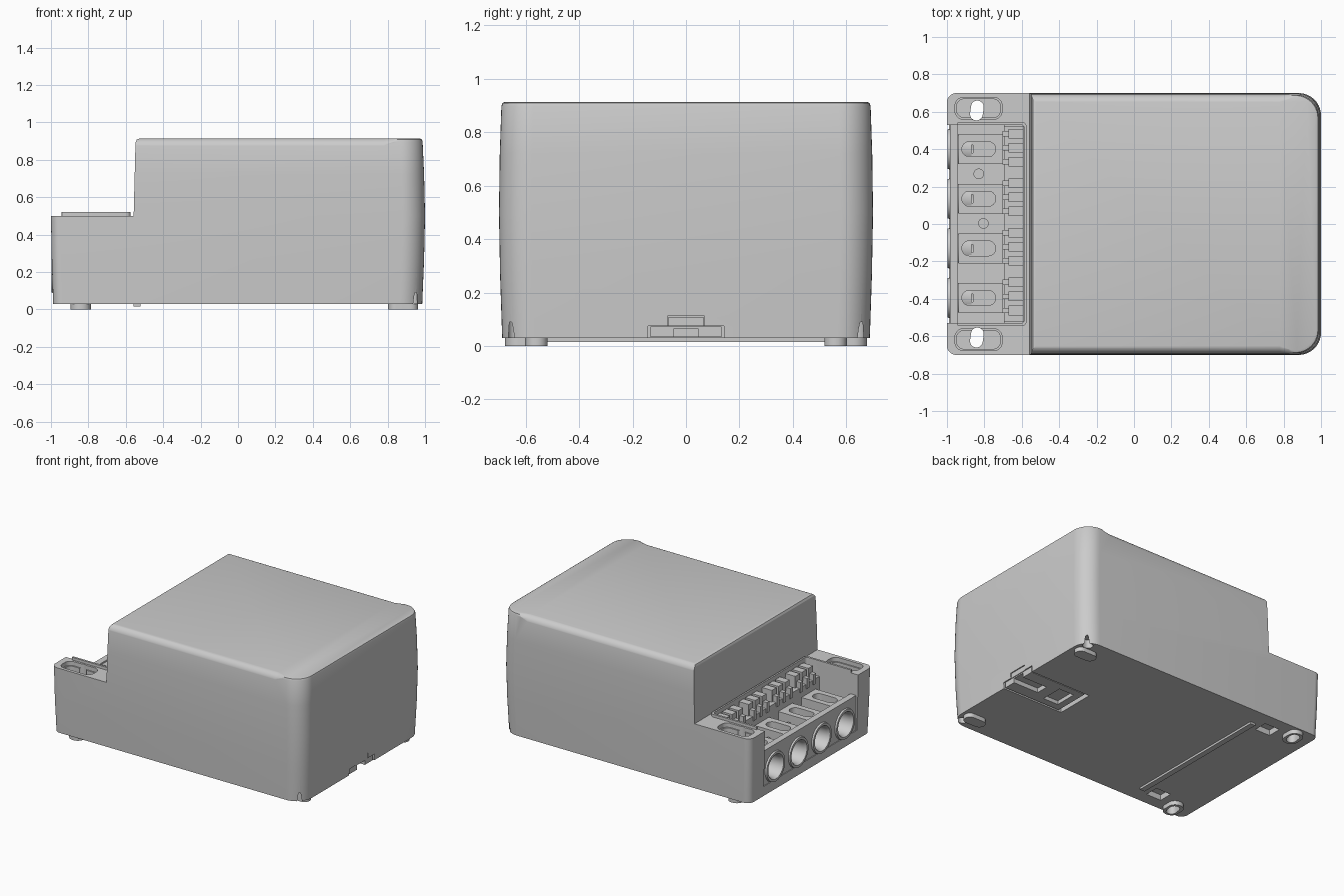
import bpy, bmesh
from math import sin, cos, pi, radians

if "Cube" in bpy.data.objects:
    bpy.data.objects.remove(bpy.data.objects["Cube"])


def loft(name, rings, closed=False):
    """Skin equal-length rings of 3D points; cap the ends unless closed."""
    bm = bmesh.new()
    rows = [[bm.verts.new(p) for p in r] for r in rings]
    n = len(rows[0])
    pairs = list(zip(rows, rows[1:])) + ([(rows[-1], rows[0])] if closed else [])
    for a, b in pairs:
        for i in range(n):
            j = (i + 1) % n
            bm.faces.new((a[i], a[j], b[j], b[i]))
    if not closed:
        bm.faces.new(rows[0])
        bm.faces.new(rows[-1])
    bmesh.ops.recalc_face_normals(bm, faces=bm.faces)
    me = bpy.data.meshes.new(name)
    bm.to_mesh(me)
    bm.free()
    ob = bpy.data.objects.new(name, me)
    bpy.context.collection.objects.link(ob)
    return ob


def outline(x0, x1, y0, y1, rl, rr, n=10):
    """Rounded rectangle, left corner radius rl and right corner radius rr."""
    pts = []
    for x, y, r, a in ((x1 - rr, y0 + rr, rr, -90), (x1 - rr, y1 - rr, rr, 0),
                       (x0 + rl, y1 - rl, rl, 90), (x0 + rl, y0 + rl, rl, 180)):
        for i in range(n + 1):
            t = radians(a + 90 * i / n)
            pts.append((x + r * cos(t), y + r * sin(t)))
    return pts


def prism(name, pts, z0, z1):
    return loft(name, [[(x, y, z) for x, y in pts] for z in (z0, z1)])


def box(name, x0, x1, y0, y1, z0, z1):
    return prism(name, [(x0, y0), (x1, y0), (x1, y1), (x0, y1)], z0, z1)


def pad(name, x0, x1, y0, y1, r, z0, z1):
    return prism(name, outline(x0, x1, y0, y1, r, r, 8), z0, z1)


def circle_x(x, y, z, r, n=32):
    return [(x, y + r * cos(2 * pi * i / n), z + r * sin(2 * pi * i / n)) for i in range(n)]


def cut(ob, *cutters):
    bpy.context.view_layer.objects.active = ob
    for c in cutters:
        m = ob.modifiers.new("cut", 'BOOLEAN')
        m.operation, m.solver, m.object = 'DIFFERENCE', 'EXACT', c
        bpy.ops.object.modifier_apply(modifier=m.name)
        bpy.data.objects.remove(c, do_unlink=True)


def screw_slot(s):
    """Tilted through-slot in the mounting ear and its foot."""
    t = radians(-8)
    pts = [(-0.84 + x * cos(t) - y * sin(t), s * 0.607 + x * sin(t) + y * cos(t))
           for x, y in outline(-.034, .034, -.053, .053, .033, .033, 6)]
    return prism("slot_cutter", pts, -0.1, 0.7)


# Drafted housing shell, widest at mid height
levels = [(.03, -.988, .985, .688), (.27, -.996, .995, .696), (.5, -1, 1, .7),
          (.72, -.995, .995, .697), (.897, -.987, .987, .691),
          (.909, -.983, .983, .687), (.914, -.973, .973, .677)]
housing = loft("housing", [[(x, y, z) for x, y in outline(x0, x1, -w, w, .05, .12)]
                           for z, x0, x1, w in levels])

# Step down to the connection area
step = [(-1.2, .5), (-.558, .5), (-.548, .893), (-.541, .908), (-.525, .9141), (-.525, 1.1), (-1.2, 1.1)]
cut(housing, loft("step_cutter", [[(x, y, z) for x, z in step] for y in (-1, 1)]))

for s in (-1, 1):
    # Rounded long top edges that fade out before the right corners
    prof = [(.642 + .051 * cos(radians(a)), .864 + .051 * sin(radians(a))) for a in range(0, 91, 9)]
    prof = [(.76, .864)] + prof + [(.642, .98), (.76, .98)]
    fade = [(-.7, 0, 0), (.78, 0, 0), (.83, .006, .004), (.88, .022, .014), (.94, .07, .05)]
    cut(housing, loft("edge_cutter", [[(x, s * (y + dy), z + dz) for y, z in prof] for x, dy, dz in fade]))
    # Mounting ear pockets, screw slots and recesses underneath
    y0, y1 = sorted((s * .56, s * .677))
    cut(housing,
        pad("pocket_cutter", -.957, -.705, y0, y1, .045, .47, .6),
        pad("pocket_cutter", -.948, -.714, y0 + .009, y1 - .009, .04, .12, .6),
        screw_slot(s))
    y0, y1 = sorted((s * .5, s * .6))
    cut(housing, box("tab_cutter", -.73, -.61, y0, y1, 0, .07),
        pad("corner_cutter", .89, .96, s * .635 - .03, s * .635 + .03, .03, 0, .09))

# Open terminal compartment and rail clip pocket
cut(housing,
    box("compartment_cutter", -1.1, -.575, -.53, .53, .1, .6),
    box("clip_cutter", .5, 1.1, -.142, .142, 0, .075),
    box("clip_cutter", .66, 1.1, -.07, .07, .05, .112))

# Rail clip seated in the pocket
clip = box("rail_clip", .53, .98, -.132, .132, .033, .073)
cut(clip, box("clip_hole", .78, 1.1, -.045, .045, 0, .065),
    box("clip_hole", .58, .7, -.08, .08, 0, .06))
box("rail_clip_latch", .7, .984, -.066, .066, .074, .109)

# Feet and underside strip
for s, side in ((-1, "front"), (1, "back")):
    foot = pad(side + "_screw_foot", -.895, -.787, s * .605 - .072, s * .605 + .072, .05, 0, .04)
    cut(foot, screw_slot(s))
    pad(side + "_bar_foot", .803, .963, s * .56 - .042, s * .56 + .042, .04, 0, .04)
box("underside_strip", -.56, -.52, -.56, .56, .015, .04)

# Raised lip around the compartment
lip = prism("compartment_lip", outline(-.943, -.574, -.545, .545, .004, .025, 5), .44, .52)
cut(lip, prism("lip_cutter", outline(-1.1, -.586, -.53, .53, .004, .018, 5), .3, .7))

# Entry panel, cable glands and clamp blocks
glands = [-.395, -.13, .135, .4]
gz = .195
panel = box("entry_panel", -.985, -.94, -.528, .528, .09, .35)
box("compartment_floor", -.942, -.69, -.528, .528, .09, .25)
bpy.data.objects["compartment_floor"].name = "compartment_floor"
floor = bpy.data.objects["compartment_floor"]
for i, y in enumerate(glands):
    def bore():
        return loft("bore_cutter", [circle_x(x, y, gz, .088) for x in (-1.1, -.86)])
    cut(panel, bore())
    cut(floor, bore())
    ring = [(-.985, .108), (-.997, .105), (-.997, .088), (-.975, .078), (-.87, .074), (-.87, .092), (-.96, .095)]
    loft(f"cable_gland_{i}", [circle_x(x, y, gz, r) for x, r in ring], closed=True)
    block = box(f"clamp_block_{i}", -.939, -.7, y - .08, y + .08, .24, .34)
    cut(block, bore(), pad("trough_cutter", -.92, -.74, y - .04, y + .04, .039, .28, .5))
for i, (x, y) in enumerate(((-.83, .268), (-.805, .003))):
    pad(f"floor_screw_{i}", x - .028, x + .028, y - .028, y + .028, .028, .24, .3)

# Terminal strip: base with a comb of teeth in four groups
box("terminal_base", -.695, -.577, -.525, .525, .09, .41)
k = 0
for g in range(4):
    for j in range(3):
        y = -.462 + g * .265 + j * .075
        box(f"terminal_tooth_{k}", -.67, -.592, y - .026, y + .026, .4, .495)
        box(f"terminal_prong_{k}", -.703, -.668, y - .014, y + .014, .38, .455)
        k += 1
box("terminal_back", -.594, -.574, -.525, .525, .4, .465)

# Smooth the curved faces, keep hard edges
bpy.ops.object.select_all(action='DESELECT')
for ob in bpy.context.scene.objects:
    ob.select_set(True)
bpy.context.view_layer.objects.active = housing
bpy.ops.object.shade_smooth_by_angle(angle=radians(30))
